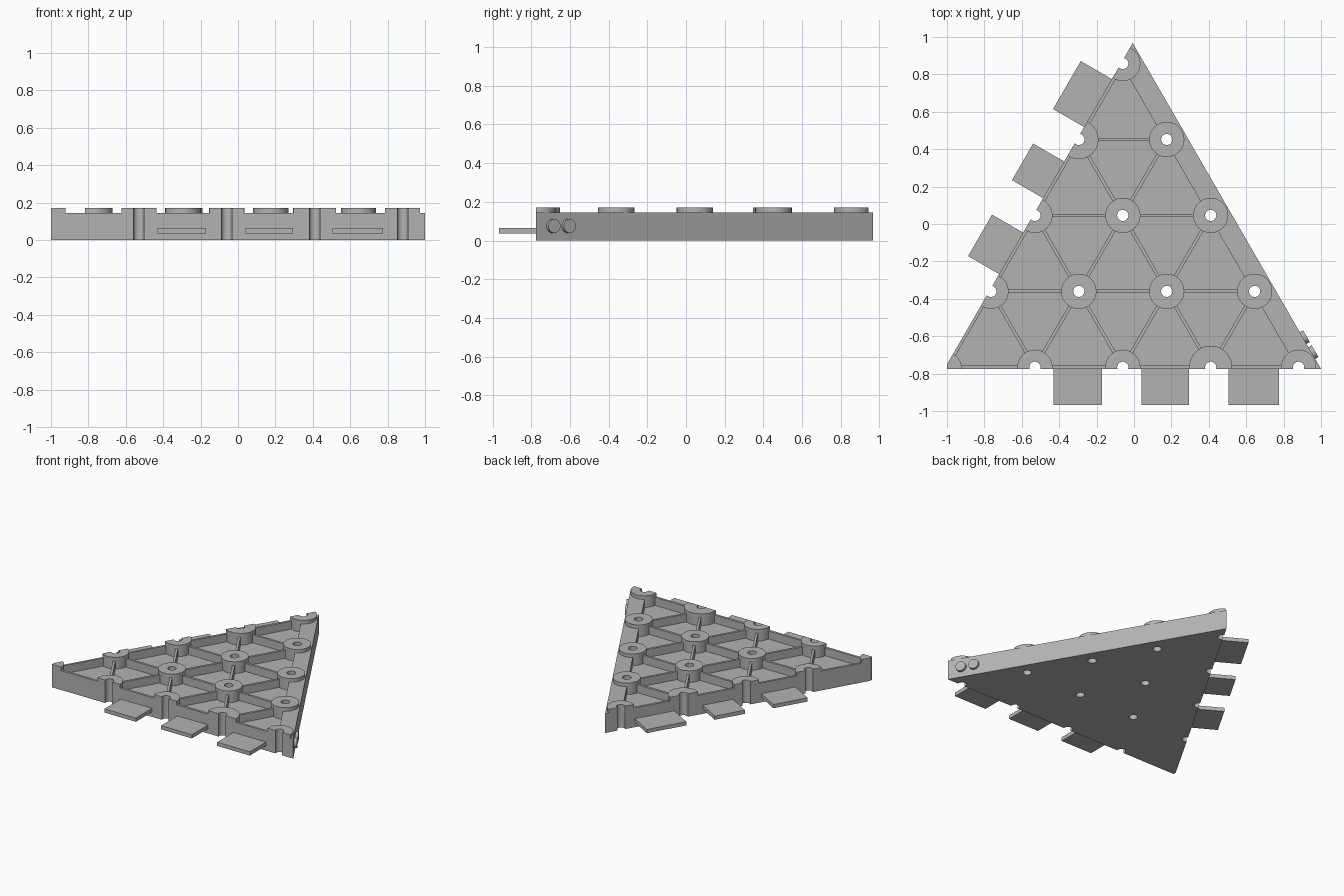
import bpy, bmesh
from math import cos, sin, pi, radians
from mathutils import Vector

if "Cube" in bpy.data.objects:
    bpy.data.objects.remove(bpy.data.objects["Cube"], do_unlink=True)

FLOOR, WALL, TOP = 0.085, 0.145, 0.172
STEP, ROW = 0.47, 0.406
RIB_SCALE = 0.935
LEFT, RIGHT, APEX = Vector((-1.014, -0.775)), Vector((1, -0.775)), Vector((-0.007, 0.968))

grey = bpy.data.materials.new("mid grey")
grey.use_nodes = True
colour = (0.45, 0.45, 0.45, 1)
grey.diffuse_color = colour
grey.node_tree.nodes["Principled BSDF"].inputs["Base Color"].default_value = colour


def prisms(name, shapes, z0, z1):
    """One object holding an upright prism for every 2D outline."""
    bm = bmesh.new()
    for pts in shapes:
        face = bm.faces.new([bm.verts.new((p[0], p[1], z0)) for p in pts])
        ext = bmesh.ops.extrude_face_region(bm, geom=[face])
        up = [v for v in ext["geom"] if isinstance(v, bmesh.types.BMVert)]
        bmesh.ops.translate(bm, verts=up, vec=(0, 0, z1 - z0))
    bmesh.ops.recalc_face_normals(bm, faces=bm.faces)
    return finish(name, bm)


def finish(name, bm):
    mesh = bpy.data.meshes.new(name)
    bm.to_mesh(mesh)
    bm.free()
    mesh.materials.append(grey)
    obj = bpy.data.objects.new(name, mesh)
    bpy.context.collection.objects.link(obj)
    return obj


def combine(target, other, operation):
    """Apply a boolean and discard the helper."""
    mod = target.modifiers.new("combine", 'BOOLEAN')
    mod.operation, mod.solver, mod.object = operation, 'EXACT', other
    bpy.context.view_layer.objects.active = target
    bpy.ops.object.modifier_apply(modifier=mod.name)
    bpy.data.objects.remove(other, do_unlink=True)


def circle(c, r, n=40):
    return [(c.x + r * cos(2 * pi * k / n), c.y + r * sin(2 * pi * k / n)) for k in range(n)]


def node(i, j):
    return Vector((-1.0 + STEP * (i + j / 2), -0.766 + ROW * j))


def inset(*pts):
    mid = sum(pts, Vector((0, 0))) / 3
    return [mid + (p - mid) * RIB_SCALE for p in pts]


# Oversized triangular slab, trimmed to its outline later
centre = (LEFT + RIGHT + APEX) / 3
tray = prisms("tray", [[centre + (p - centre) * 1.1 for p in (LEFT, RIGHT, APEX)]], 0, WALL)

# Triangular pockets between the ribs
pockets = []
for j in range(4):
    for i in range(4 - j):
        pockets.append(inset(node(i, j), node(i + 1, j), node(i, j + 1)))
        if i + j < 3:
            pockets.append(inset(node(i + 1, j), node(i + 1, j + 1), node(i, j + 1)))
combine(tray, prisms("pockets", pockets, FLOOR, 0.3), 'DIFFERENCE')

# Round bosses at every lattice point
lattice = [(i, j) for j in range(5) for i in range(5 - j)]
radii = {(0, 0): 0.078, (3, 0): 0.115, (0, 3): 0.105}
bosses = [circle(node(*n), radii.get(n, 0.094)) for n in lattice]
combine(tray, prisms("bosses", bosses, 0.03, TOP), 'UNION')

# Trim to the outline, with the left tip cut off
slope = (APEX.y - LEFT.y) / (APEX.x - LEFT.x)
outline = [(-1, LEFT.y), RIGHT, APEX, (-1, LEFT.y + slope * (-1 - LEFT.x))]
combine(tray, prisms("outline", [outline], -0.1, 0.4), 'INTERSECT')

# Screw holes, open at the edges
holes = [circle(node(*n), 0.03, 24) for n in lattice if n != (0, 0)]
combine(tray, prisms("holes", holes, -0.2, 0.5), 'DIFFERENCE')


# Flat tabs along the front and left edges
def tab(start, along, out, a, b):
    return [start + along * s + out * d for s, d in ((a, -0.03), (b, -0.03), (b, 0.192), (a, 0.192))]


along = (APEX - LEFT).normalized()
out = Vector((-along.y, along.x))
tabs = [tab(LEFT, along, out, a, b) for a, b in ((0.586, 0.842), (1.055, 1.281), (1.494, 1.79))]
front = Vector((0, LEFT.y))
tabs += [tab(front, Vector((1, 0)), Vector((0, -1)), a, b)
         for a, b in ((-0.43, -0.17), (0.04, 0.295), (0.505, 0.775))]
combine(tray, prisms("tabs", tabs, 0.036, 0.064), 'UNION')

# Smooth round walls, sharp edges
bpy.ops.object.select_all(action='DESELECT')
tray.select_set(True)
bpy.context.view_layer.objects.active = tray
bpy.ops.object.shade_smooth_by_angle(angle=radians(30))

# Two small round pegs on the right edge
for k, y in enumerate((-0.69, -0.61)):
    t = (y - RIGHT.y) / (APEX.y - RIGHT.y)
    p = RIGHT.lerp(APEX, t)
    bpy.ops.mesh.primitive_cylinder_add(vertices=32, radius=0.036, depth=0.04,
                                        location=(p.x, p.y, 0.075),
                                        rotation=(0, radians(90), radians(30)))
    peg = bpy.context.object
    peg.name = "edge_peg_%d" % (k + 1)
    peg.data.materials.append(grey)
    bpy.ops.object.shade_smooth_by_angle(angle=radians(30))
